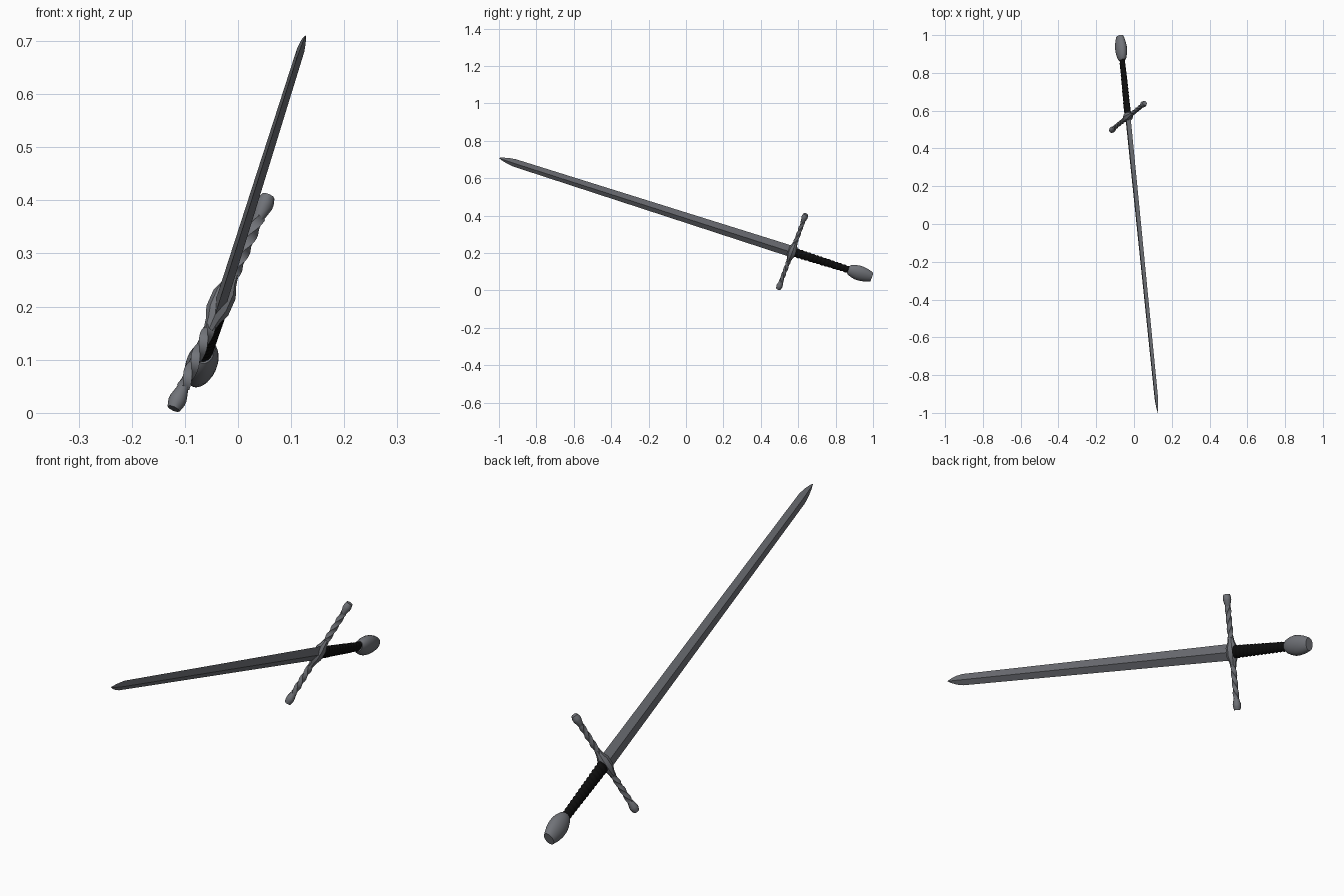
import bpy, bmesh, math
from mathutils import Matrix, Vector

if "Cube" in bpy.data.objects:
    bpy.data.objects.remove(bpy.data.objects["Cube"])

# Sword frame: X along the guard, Y through the blade thickness, Z to the tip
tip_dir = Vector((0.0957, -0.948, 0.303)).normalized()
guard_dir = Vector((0.386, 0.314, 0.867))
guard_dir = (guard_dir - tip_dir * guard_dir.dot(tip_dir)).normalized()
flat_dir = tip_dir.cross(guard_dir)
FRAME = Matrix((guard_dir, flat_dir, tip_dir)).transposed().to_4x4()
FRAME.translation = (-0.032, 0.567, 0.208)


def material(name, rgb):
    m = bpy.data.materials.new(name)
    m.diffuse_color = (*rgb, 1)
    m.use_nodes = True
    m.node_tree.nodes["Principled BSDF"].inputs["Base Color"].default_value = m.diffuse_color
    return m


steel = material("steel", (0.165, 0.172, 0.19))
black = material("black_leather", (0.004, 0.004, 0.004))


def loft(name, rings, mat, angle):
    """Skin a list of equally long point rings and cap both ends."""
    bm = bmesh.new()
    vs = [[bm.verts.new(FRAME @ Vector(p)) for p in ring] for ring in rings]
    n = len(vs[0])
    for a, b in zip(vs, vs[1:]):
        for i in range(n):
            j = (i + 1) % n
            bm.faces.new((a[i], a[j], b[j], b[i]))
    bm.faces.new(vs[0])
    bm.faces.new(vs[-1])
    bmesh.ops.recalc_face_normals(bm, faces=bm.faces)
    me = bpy.data.meshes.new(name)
    bm.to_mesh(me)
    bm.free()
    me.materials.append(mat)
    ob = bpy.data.objects.new(name, me)
    bpy.context.collection.objects.link(ob)
    bpy.ops.object.select_all(action='DESELECT')
    ob.select_set(True)
    bpy.context.view_layer.objects.active = ob
    if angle:
        bpy.ops.object.shade_smooth_by_angle(angle=math.radians(angle))
    return ob


def angles(n):
    return [2 * math.pi * i / n for i in range(n)]


# Blade: tapering diamond section with a pointed tip
blade = [(0.0, 0.033, 0.011), (1.565, 0.0225, 0.0075), (1.6, 0.0175, 0.006),
         (1.632, 0.009, 0.004), (1.653, 0.0006, 0.0004)]
loft("blade", [[(w, 0, z), (0, t, z), (-w, 0, z), (0, -t, z)]
               for z, w, t in blade], steel, 0)

# Grip: tapering oval with a spiral cord wrap
rings = []
for k in range(121):
    f = k / 120
    z = -0.005 - 0.33 * f
    ring = []
    for a in angles(20):
        bump = 1 + 0.07 * math.cos(a - 2 * math.pi * f * 15)
        ring.append(((0.0255 - 0.007 * f) * bump * math.cos(a),
                     (0.016 - 0.003 * f) * bump * math.sin(a), z))
    rings.append(ring)
loft("grip", rings, black, 50)

# Pommel: flattened pear with a cut-off end
pommel = [(0.316, 0.021, 0.016), (0.325, 0.028, 0.021), (0.345, 0.036, 0.026),
          (0.368, 0.041, 0.029), (0.390, 0.041, 0.029), (0.415, 0.037, 0.026),
          (0.435, 0.031, 0.022), (0.449, 0.026, 0.018)]
loft("pommel", [[(u * math.cos(a), t * math.sin(a), -z) for a in angles(24)]
                for z, u, t in pommel], steel, 40)

# Guard arms: twisted square bars with flared end knobs
for side, label in ((1, "upper"), (-1, "lower")):
    rings = []
    for k in range(41):
        x = 0.03 + 0.155 * k / 40
        turn = (x - 0.03) / 0.155 * 2 * math.pi
        rings.append([(side * x, r * math.cos(a + turn), r * math.sin(a + turn))
                      for i, a in enumerate(angles(8))
                      for r in ((0.0125 if i % 2 == 0 else 0.0095),)])
    loft(label + "_guard_arm", rings, steel, 50)
    knob = [(0.178, 0.009), (0.188, 0.0115), (0.208, 0.0165),
            (0.217, 0.0165), (0.231, 0.0125)]
    loft(label + "_guard_knob",
         [[(side * x, r * math.cos(a), r * math.sin(a)) for a in angles(8)]
          for x, r in knob], steel, 50)

# Guard centre block: swollen in the middle, thinning into the arms
block = [(-0.06, 0.010), (-0.04, 0.014), (-0.018, 0.0225), (0.018, 0.0225),
         (0.04, 0.014), (0.06, 0.010)]
loft("guard_block", [[(x, r * math.cos(a), 1.1 * r * math.sin(a))
                      for a in angles(8)] for x, r in block], steel, 35)
